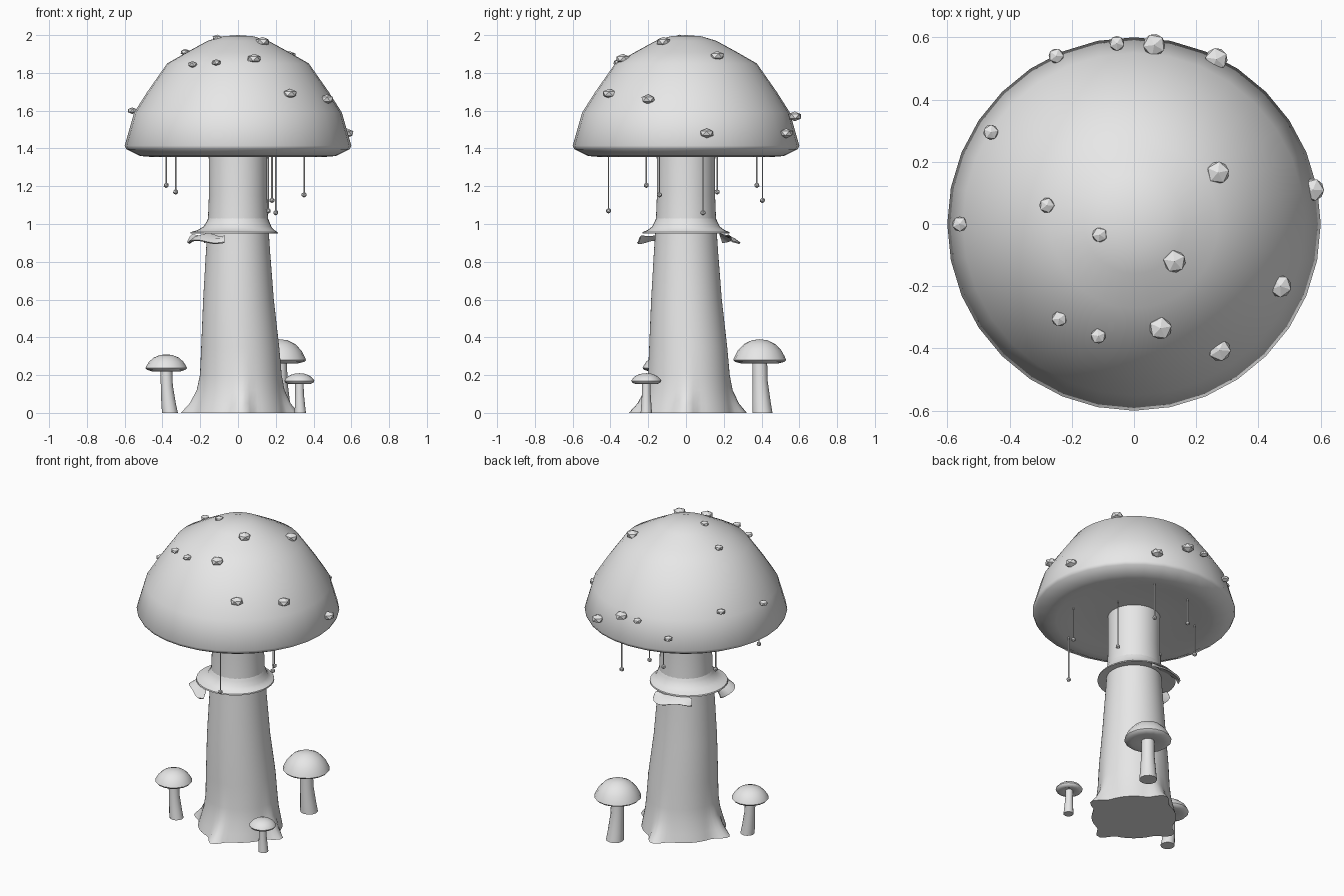
import bpy, bmesh, math
from mathutils import Matrix, Vector

default = bpy.data.objects.get("Cube")
if default:
    bpy.data.objects.remove(default, do_unlink=True)

clay = bpy.data.materials.new("plain grey")
clay.use_nodes = True
GREY = (0.8, 0.8, 0.8, 1)
clay.diffuse_color = GREY
for node in clay.node_tree.nodes:
    if node.type == "BSDF_PRINCIPLED":
        node.inputs["Base Color"].default_value = GREY


def finish(bm, name, smooth=True):
    """Turn a bmesh into a named object with the shared material."""
    bmesh.ops.remove_doubles(bm, verts=bm.verts, dist=1e-5)
    bmesh.ops.recalc_face_normals(bm, faces=bm.faces)
    mesh = bpy.data.meshes.new(name)
    bm.to_mesh(mesh)
    bm.free()
    mesh.materials.append(clay)
    obj = bpy.data.objects.new(name, mesh)
    bpy.context.collection.objects.link(obj)
    if smooth:
        bpy.ops.object.select_all(action="DESELECT")
        obj.select_set(True)
        bpy.context.view_layer.objects.active = obj
        bpy.ops.object.shade_smooth_by_angle(angle=math.radians(45))
    return obj


def lathe(name, profile, segments, warp=None, start=0, sweep=360):
    """Turn a (radius, height) profile; warp(radius, angle, z) gives a point."""
    bm = bmesh.new()
    rings = []
    for i in range(segments + 1):
        a = math.radians(start + sweep * i / segments)
        ring = []
        for r, z in profile:
            p = warp(r, a, z) if warp else (r * math.cos(a), r * math.sin(a), z)
            ring.append(bm.verts.new(p))
        rings.append(ring)
    for one, two in zip(rings, rings[1:]):
        for j in range(len(profile) - 1):
            corners = (one[j], two[j], two[j + 1], one[j + 1])
            unique = []
            for v in corners:
                if all((v.co - u.co).length > 1e-6 for u in unique):
                    unique.append(v)
            if len(unique) > 2:
                bm.faces.new(unique)
    return finish(bm, name)


def pebble(name, place, radius, flatten, turn=0):
    """Faceted lump used for the warts and the hanging beads."""
    bm = bmesh.new()
    matrix = (Matrix.Translation(Vector(place)) @ Matrix.Rotation(turn, 4, "Z")
              @ Matrix.Diagonal((radius, radius, radius * flatten, 1)))
    bmesh.ops.create_icosphere(bm, subdivisions=1, radius=1, matrix=matrix)
    return finish(bm, name, smooth=False)


# Main cap with its turned-under rim
lathe("main_cap", [
    (0, 2), (.08, 1.994), (.16, 1.97), (.27, 1.91), (.375, 1.85), (.48, 1.7),
    (.55, 1.59), (.6, 1.415), (.59, 1.395), (.52, 1.36), (.46, 1.355),
    (.38, 1.37), (.15, 1.37), (0, 1.37)], 32)


# Main stem with roots flaring out at the foot
def rooted(r, a, z):
    root = max(0, math.cos(4 * a + .3 * math.sin(a + 1))) ** 3
    if r:
        r += .065 * root * math.exp(-z / .07)
    shift = .015 * math.exp(-((z - .2) / .3) ** 2)
    return (r * math.cos(a) + shift, r * math.sin(a) + shift, z)


lathe("main_stem", [
    (0, 0), (.25, 0), (.238, .05), (.222, .12), (.213, .2), (.206, .35),
    (.187, .6), (.17, .85), (.16, 1), (.154, 1.15), (.155, 1.38)], 64, rooted)


# Skirt around the stem, narrower on one side
def lopsided(r, a, z):
    grow = max(0, r - .17) / .06
    return (r * math.cos(a) - .02 * grow, r * math.sin(a), z)


lathe("stem_skirt", [
    (.155, 1.04), (.165, 1.015), (.18, .985), (.205, .967), (.23, .957),
    (.232, .949), (.19, .953), (.155, .955)], 32, lopsided)


# Torn strips hanging under the skirt, tapered to ragged ends
def torn_strip(name, start, sweep):
    middle = math.radians(start + sweep / 2)
    half = math.radians(sweep / 2)

    def taper(r, a, z):
        t = (a - middle) / half
        width = .25 + .75 * math.sqrt(max(0, 1 - t * t))
        r = .25 + (r - .25) * width + .008 * math.sin(9 * a)
        z += .008 * math.sin(7 * a)
        return (r * math.cos(a), r * math.sin(a), z)

    lathe(name, [(.2, .943), (.25, .932), (.285, .908), (.275, .902),
                 (.24, .922), (.2, .943)], 12, taper, start, sweep)


torn_strip("torn_strip_back", 75, 58)
torn_strip("torn_strip_right", 176, 78)

# Warts scattered over the cap, larger on the left side
warts = [
    (-.25, .54, 1.49), (-.055, .58, 1.57), (.065, .575, 1.57),
    (.265, .53, 1.48), (-.46, .295, 1.63), (-.28, .06, 1.91),
    (-.56, 0, 1.6), (-.11, -.035, 1.985), (.13, -.12, 1.965),
    (.27, .165, 1.89), (.575, .11, 1.48), (.47, -.2, 1.66),
    (-.24, -.305, 1.845), (-.115, -.36, 1.855), (.085, -.335, 1.875),
    (.275, -.405, 1.69)]
for i, place in enumerate(warts):
    size = .04 if place[0] > 0 else .027
    pebble(f"cap_wart_{i}", place, size, .65, i)

# Fine threads ending in beads below the cap
beads = [
    (-.38, -.21, 1.205), (-.33, .165, 1.17), (-.1, .375, 1.205),
    (.16, -.41, 1.07), (.18, .405, 1.125), (.2, .09, 1.06),
    (.35, -.14, 1.155)]
for i, (x, y, z) in enumerate(beads):
    def hang(r, a, h, x=x, y=y):
        return (x + r * math.cos(a), y + r * math.sin(a), h)

    lathe(f"hanging_thread_{i}", [(.004, z), (.004, 1.375)], 6, hang)
    pebble(f"thread_bead_{i}", (x, y, z), .015, 1, i)


# Small mushrooms standing around the foot
def small_mushroom(side, x, y, rim, radius, height, foot, lean):
    def place(r, a, z):
        return (x + r * math.cos(a), y + r * math.sin(a), z)

    def leaning(r, a, z):
        off = (1 - z / rim) ** 2
        return (x + lean[0] * off + r * math.cos(a),
                y + lean[1] * off + r * math.sin(a), z)

    dome = [(0, 1), (.3, .95), (.6, .76), (.83, .45), (.96, .13), (1, 0)]
    cap = [(radius * r, rim + height * z) for r, z in dome]
    cap += [(radius * .93, rim - .01), (radius * .7, rim - .018),
            (radius * .4, rim - .01), (0, rim - .01)]
    lathe(f"small_cap_{side}", cap, 16, place)
    lathe(f"small_stem_{side}", [
        (0, 0), (foot, 0), (foot * .92, rim * .2), (foot * .76, rim * .6),
        (foot * .74, rim)], 12, leaning)


small_mushroom("right", -.38, -.12, .238, .11, .072, .042, (.02, 0))
small_mushroom("back", .22, .39, .28, .14, .11, .053, (.01, .015))
small_mushroom("left", .325, -.21, .17, .08, .04, .03, (.005, 0))
